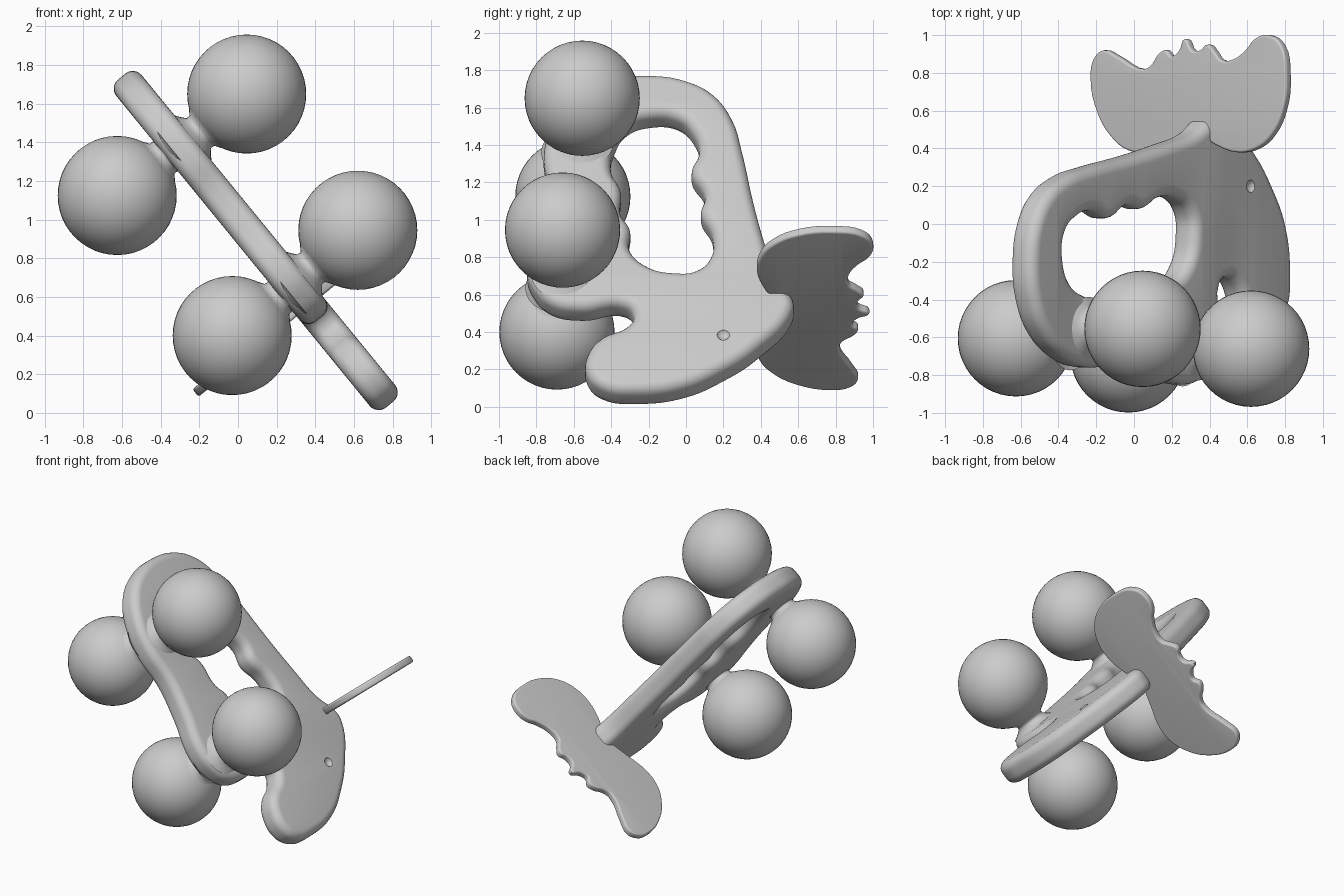
import bpy, bmesh, math
from mathutils import Matrix, Vector

cube = bpy.data.objects.get("Cube")
if cube:
    bpy.data.objects.remove(cube, do_unlink=True)

grey = bpy.data.materials.new("plain_grey")
grey.use_nodes = True
tone = (0.6, 0.6, 0.6, 1)
grey.diffuse_color = tone
grey.node_tree.nodes["Principled BSDF"].inputs["Base Color"].default_value = tone

# Shared directions: body plane holds Y and ALONG, and faces NORMAL
Y = Vector((0, 1, 0))
ALONG = Vector((-0.633, 0, 0.774)).normalized()
NORMAL = Y.cross(ALONG)


def frame(x, y, z, origin):
    m = Matrix((x, y, z)).transposed().to_4x4()
    m.translation = origin
    return m


def activate(obj):
    bpy.ops.object.select_all(action="DESELECT")
    obj.select_set(True)
    bpy.context.view_layer.objects.active = obj


def smooth(obj, angle=45):
    activate(obj)
    bpy.ops.object.shade_smooth_by_angle(angle=math.radians(angle))


def plate(name, loops, thickness, rounding, matrix, steps):
    """Rounded flat shape from smooth closed loops; later loops are holes."""
    curve = bpy.data.curves.new(name, "CURVE")
    curve.dimensions = "2D"
    curve.fill_mode = "BOTH"
    curve.resolution_u = steps
    curve.extrude = thickness / 2 - rounding
    curve.bevel_depth = rounding
    curve.bevel_resolution = 5
    curve.offset = -rounding
    for loop in loops:
        spline = curve.splines.new("BEZIER")
        spline.bezier_points.add(len(loop) - 1)
        spline.use_cyclic_u = True
        for point, (a, b) in zip(spline.bezier_points, loop):
            point.co = (a, b, 0)
            point.handle_left_type = point.handle_right_type = "AUTO"
    obj = bpy.data.objects.new(name, curve)
    bpy.context.collection.objects.link(obj)
    obj.matrix_world = matrix
    activate(obj)
    bpy.ops.object.convert(target="MESH")
    obj = bpy.context.object
    bm = bmesh.new()
    bm.from_mesh(obj.data)
    bmesh.ops.remove_doubles(bm, verts=bm.verts, dist=0.0005)
    bmesh.ops.recalc_face_normals(bm, faces=bm.faces)
    bm.to_mesh(obj.data)
    bm.free()
    obj.data.materials.clear()
    obj.data.materials.append(grey)
    smooth(obj)
    return obj


# Ring-shaped body with open mouth, pointed tail and wavy finger hole
outline = [(-.2, 1.78), (0, 1.75), (.15, 1.67), (.25, 1.53), (.3, 1.36), (.36, 1.08),
           (.42, .85), (.48, .66), (.57, .53), (.57, .46), (.38, .25), (.2, .13),
           (0, .04), (-.25, .005), (-.45, .03), (-.53, .11), (-.52, .23), (-.45, .31),
           (-.32, .37), (-.28, .43), (-.33, .49), (-.55, .47), (-.72, .5), (-.82, .6),
           (-.85, .72), (-.78, .95), (-.74, 1.15), (-.76, 1.35), (-.71, 1.53),
           (-.58, 1.68), (-.4, 1.76)]
finger_hole = [(-.2, 1.5), (-.05, 1.49), (.04, 1.41), (.07, 1.32), (.03, 1.21),
               (.1, 1.09), (.08, 1), (.14, .89), (.13, .77), (.05, .7), (-.06, .69),
               (-.2, .72), (-.3, .81), (-.3, .92), (-.35, 1), (-.35, 1.12),
               (-.4, 1.22), (-.38, 1.36), (-.31, 1.46)]
centre = Vector((0.0975, 0, 0.885))


def on_body(points, stretch):
    return [(y, (z - centre.z) * stretch / ALONG.z) for y, z in points]


body = plate("body", [on_body(outline, 0.955), on_body(finger_hole, 1.03)],
             0.17, 0.06, frame(Y, ALONG, NORMAL, centre), 6)

# Small eye dent
eye = centre + Y * 0.2 + ALONG * ((0.33 - centre.z) / ALONG.z) + NORMAL * 0.105
bpy.ops.mesh.primitive_uv_sphere_add(segments=16, ring_count=10, radius=0.04, location=eye)
cutter = bpy.context.object
cutter.name = "eye_cutter"
cutter.hide_render = True
cutter.hide_viewport = True
dent = body.modifiers.new("eye_dent", "BOOLEAN")
dent.operation = "DIFFERENCE"
dent.object = cutter
activate(body)
bpy.ops.object.modifier_apply(modifier=dent.name)
bpy.data.objects.remove(cutter, do_unlink=True)

# Tail fluke standing across the body, with a ragged rear edge
fluke = [(-.22, .78), (-.2, .88), (-.15, .92), (-.08, .89), (.06, .82), (.1, .84),
         (.14, .9), (.18, .92), (.21, .89), (.25, .92), (.28, .98), (.32, .92),
         (.36, .92), (.4, .95), (.44, .91), (.47, .87), (.53, .87), (.6, .92),
         (.65, .98), (.72, 1), (.79, .95), (.82, .78), (.8, .6), (.74, .47),
         (.66, .4), (.55, .38), (.44, .42), (.34, .48), (.22, .44), (.08, .38),
         (-.02, .39), (-.1, .45), (-.18, .58)]
mid = 0.29
plate("tail_fluke", [[((x - mid) / NORMAL.x, y) for x, y in fluke]],
      0.05, 0.014, frame(NORMAL, Y, -ALONG.cross(Y).cross(Y), Vector((mid, 0, 0.52))), 4)

# Four balls, each joined to the body by a short flared neck
balls = {"upper_left_ball": ((.045, -.555, 1.65), 1), "upper_right_ball": ((-.625, -.605, 1.125), -1),
         "lower_left_ball": ((.62, -.66, .945), 1), "lower_right_ball": ((-.03, -.69, .4), -1)}
neck_profile = [(.17, -.37), (.13, -.345), (.1, -.32), (.1, -.3), (.13, -.28), (.17, -.25)]

for name, (place, side) in balls.items():
    bpy.ops.mesh.primitive_uv_sphere_add(segments=48, ring_count=24, radius=0.308, location=place)
    ball = bpy.context.object
    ball.name = name
    ball.data.materials.append(grey)
    smooth(ball)

    bm = bmesh.new()
    verts = [bm.verts.new((r, 0, h)) for r, h in neck_profile]
    edges = [bm.edges.new(pair) for pair in zip(verts, verts[1:])]
    bmesh.ops.spin(bm, geom=verts + edges, axis=(0, 0, 1), cent=(0, 0, 0),
                   angle=math.tau, steps=24, use_duplicate=False)
    bmesh.ops.remove_doubles(bm, verts=bm.verts, dist=0.0005)
    bmesh.ops.recalc_face_normals(bm, faces=bm.faces)
    mesh = bpy.data.meshes.new(name + "_neck")
    bm.to_mesh(mesh)
    bm.free()
    mesh.materials.append(grey)
    neck = bpy.data.objects.new(name + "_neck", mesh)
    bpy.context.collection.objects.link(neck)
    neck.matrix_world = frame(Y, ALONG * side, NORMAL * side, Vector(place))
    smooth(neck, 60)
